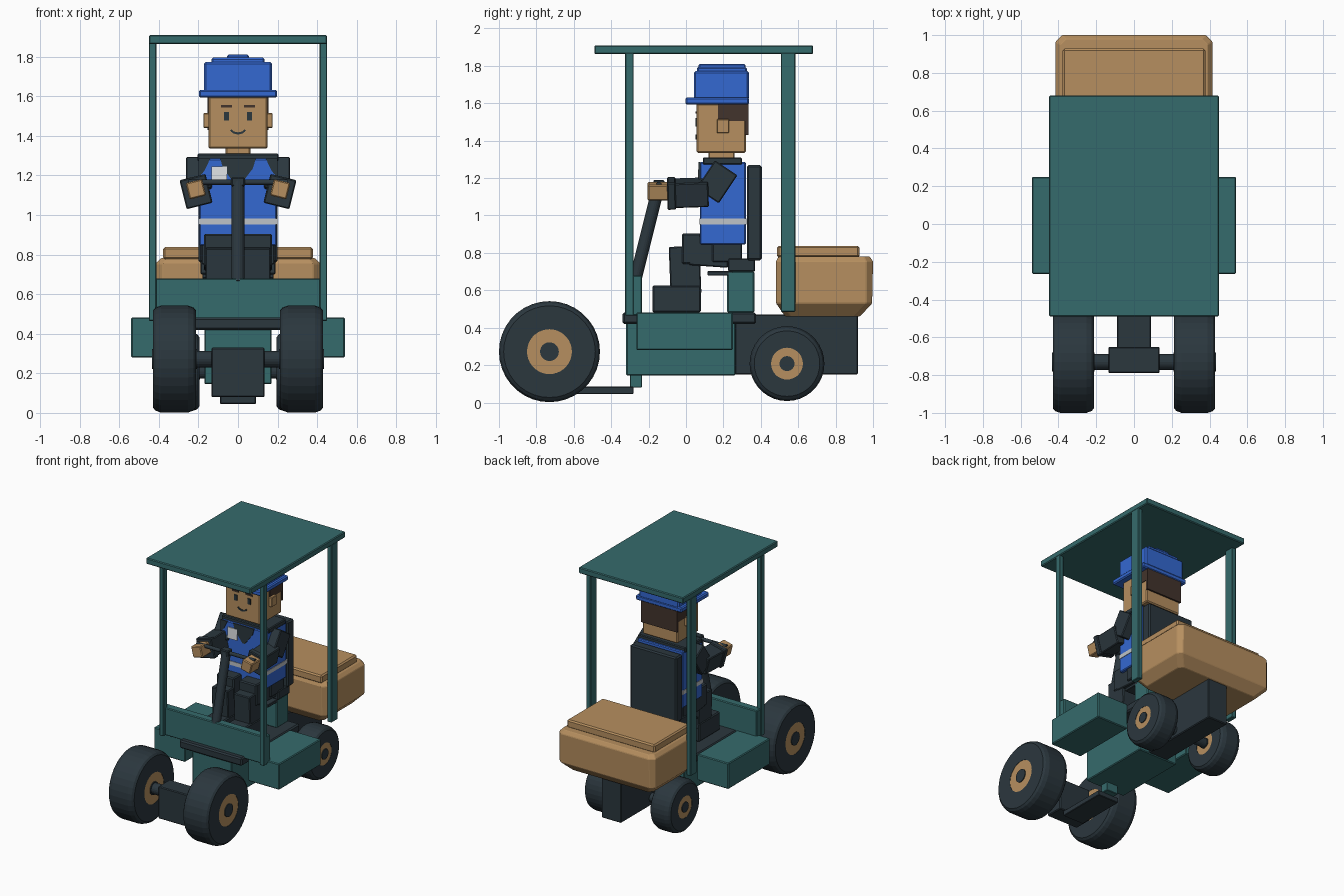
import bpy, bmesh, math
from mathutils import Vector, Matrix

if "Cube" in bpy.data.objects:
    bpy.data.objects.remove(bpy.data.objects["Cube"])


def mat(name, rgb):
    m = bpy.data.materials.new(name)
    m.diffuse_color = (*rgb, 1)
    m.use_nodes = True
    m.node_tree.nodes["Principled BSDF"].inputs["Base Color"].default_value = m.diffuse_color
    return m


TEAL = mat("teal paint", (0.036, 0.145, 0.150))
DARK = mat("dark slate", (0.024, 0.038, 0.048))
TAN = mat("tan", (0.47, 0.275, 0.115))
BLUE = mat("blue", (0.034, 0.138, 0.64))
BROWN = mat("brown hair", (0.055, 0.034, 0.025))
SILVER = mat("silver", (0.52, 0.55, 0.58))
WHITE = mat("white", (0.78, 0.80, 0.82))


def finish(name, bm, mats, bevel=0.0, mirror=False):
    bmesh.ops.recalc_face_normals(bm, faces=bm.faces)
    me = bpy.data.meshes.new(name)
    bm.to_mesh(me)
    bm.free()
    for m in mats:
        me.materials.append(m)
    ob = bpy.data.objects.new(name, me)
    bpy.context.collection.objects.link(ob)
    if mirror:
        mod = ob.modifiers.new("mirror", "MIRROR")
        mod.use_mirror_merge = False
    if bevel:
        mod = ob.modifiers.new("bevel", "BEVEL")
        mod.width = bevel
        mod.segments = 1
    return ob


def box(name, m, x, y, z, bevel=0.006, mirror=False):
    """Axis-aligned box from (low, high) ranges."""
    bm = bmesh.new()
    bmesh.ops.create_cube(bm, size=1)
    for v in bm.verts:
        v.co = Vector([(r[0] + r[1]) / 2 + c * (r[1] - r[0])
                       for c, r in zip(v.co, (x, y, z))])
    return finish(name, bm, [m], bevel, mirror)


def limb(name, m, x, a, b, w, h, roll=0.0, mirror=True, bevel=0.006):
    """Tilted box between two (y, z) points."""
    a, b = Vector((x, *a)), Vector((x, *b))
    d = (b - a).normalized()
    side = Matrix.Rotation(math.radians(roll), 3, d) @ Vector((1, 0, 0))
    up = side.cross(d)
    bm = bmesh.new()
    bmesh.ops.create_cube(bm, size=1)
    for v in bm.verts:
        c = v.co.copy()
        v.co = (a + b) / 2 + side * c.x * w + d * c.y * (b - a).length + up * c.z * h
    return finish(name, bm, [m], bevel, mirror)


def rod(name, m, a, b, r, seg=20):
    a, b = Vector(a), Vector(b)
    q = (b - a).to_track_quat('Z', 'Y').to_matrix().to_4x4()
    bm = bmesh.new()
    bmesh.ops.create_cone(bm, cap_ends=True, segments=seg, radius1=r, radius2=r,
                          depth=(b - a).length, matrix=Matrix.Translation((a + b) / 2) @ q)
    return finish(name, bm, [m])


def loft(bm, rings, caps=True, mats=None):
    """Skin successive rings of points."""
    vs = [[bm.verts.new(p) for p in ring] for ring in rings]
    n = len(vs[0])
    for k in range(len(vs) - 1):
        for i in range(n):
            j = (i + 1) % n
            f = bm.faces.new((vs[k][i], vs[k][j], vs[k + 1][j], vs[k + 1][i]))
            if mats:
                f.material_index = mats[k]
    if caps:
        bm.faces.new(vs[0])
        bm.faces.new(vs[-1])


def plate(name, m, pts, y0, y1, mirror=False):
    """Flat outline in x-z given depth along y."""
    bm = bmesh.new()
    loft(bm, [[(x, y, z) for x, z in pts] for y in (y0, y1)])
    return finish(name, bm, [m], 0, mirror)


def wheel(name, x0, x1, y, z, R, hub, cap):
    """Lathed tyre with a tan hub ring and a dark centre cap on both faces."""
    half = [(x1 + 0.004, cap, 0), (x1 - 0.002, cap, 0), (x1 - 0.002, hub, 1),
            (x1, hub, 0), (x1, R - 0.025, 0), (x1 - 0.012, R - 0.01, 0), (x1 - 0.04, R, 0)]
    prof = [(px, r) for px, r, _ in half]
    prof += [(x0 + x1 - px, r) for px, r in reversed(prof)]
    idx = [1 if k in (1, len(prof) - 3) else 0 for k in range(len(prof) - 1)]
    seg = 36
    rings = [[(px, y + r * math.cos(2 * math.pi * i / seg), z + r * math.sin(2 * math.pi * i / seg))
              for i in range(seg)] for px, r in prof]
    bm = bmesh.new()
    loft(bm, rings, True, idx)
    return finish(name, bm, [DARK, TAN], 0, True)


def cut_rect(x, y0, y1, z, c):
    """Rectangle ring with clipped corners."""
    return [(-x + c, y0, z), (x - c, y0, z), (x, y0 + c, z), (x, y1 - c, z),
            (x - c, y1, z), (-x + c, y1, z), (-x, y1 - c, z), (-x, y0 + c, z)]


# Wheels, axles and drive unit
wheel("front_wheel", 0.212, 0.43, -0.73, 0.272, 0.27, 0.12, 0.05)
wheel("rear_wheel", 0.195, 0.37, 0.54, 0.208, 0.20, 0.085, 0.04)
rod("front_axle", DARK, (-0.25, -0.73, 0.272), (0.25, -0.73, 0.272), 0.042)
rod("rear_axle", DARK, (-0.25, 0.54, 0.208), (0.25, 0.54, 0.208), 0.035)
box("drive_housing", DARK, (-0.135, 0.135), (-0.79, -0.65), (0.08, 0.33))
box("tow_plate", DARK, (-0.09, 0.09), (-0.67, -0.28), (0.045, 0.085), 0.004)
box("tow_bracket", TEAL, (-0.05, 0.05), (-0.30, -0.235), (0.08, 0.16), 0.004)

# Chassis and body
box("rear_beam", DARK, (-0.085, 0.085), (0.26, 0.92), (0.15, 0.47))
box("centre_body", TEAL, (-0.17, 0.17), (-0.32, 0.265), (0.145, 0.43))
box("side_box", TEAL, (0.27, 0.54), (-0.265, 0.25), (0.28, 0.482), 0.006, True)
box("floor_plate", DARK, (-0.27, 0.27), (-0.34, 0.375), (0.42, 0.482), 0.01)
box("front_panel", TEAL, (-0.445, 0.445), (-0.30, -0.235), (0.465, 0.68))

# Canopy
box("roof", TEAL, (-0.45, 0.45), (-0.49, 0.68), (1.863, 1.91))
box("front_post", TEAL, (0.413, 0.45), (-0.325, -0.28), (0.465, 1.87), 0.004, True)
box("rear_post", TEAL, (0.413, 0.45), (0.507, 0.585), (0.485, 1.87), 0.004, True)

# Rear trunk with lid
bm = bmesh.new()
loft(bm, [cut_rect(0.35, 0.53, 0.93, 0.46, 0.03), cut_rect(0.415, 0.482, 0.995, 0.53, 0.03),
          cut_rect(0.415, 0.482, 1.0, 0.755, 0.035), cut_rect(0.39, 0.495, 0.98, 0.782, 0.03)])
finish("rear_trunk", bm, [TAN], 0.004)
box("trunk_lid", TAN, (-0.378, 0.378), (0.487, 0.928), (0.775, 0.838), 0.01)

# Seat
box("seat_column", TEAL, (-0.18, 0.18), (0.22, 0.365), (0.48, 0.70))
box("seat_pan", DARK, (-0.18, 0.18), (0.115, 0.25), (0.68, 0.702), 0.003)
box("seat_cushion", DARK, (-0.19, 0.19), (0.225, 0.37), (0.70, 0.77))
box("seat_back", DARK, (-0.20, 0.20), (0.325, 0.405), (0.76, 1.27), 0.01)

# Steering column and handlebar
rod("steering_column", DARK, (0, -0.27, 0.66), (0, -0.14, 1.18), 0.033)
rod("handlebar", DARK, (-0.25, -0.145, 1.165), (0.25, -0.145, 1.165), 0.014, 12)
box("handlebar_clamp", DARK, (-0.035, 0.035), (-0.175, -0.115), (1.145, 1.19))

# Driver legs
box("shoe", DARK, (0.02, 0.17), (-0.18, 0.08), (0.482, 0.625), 0.008, True)
limb("shin", DARK, 0.095, (0.0, 0.58), (-0.01, 0.835), 0.14, 0.165)
box("knee", DARK, (0.022, 0.172), (-0.022, 0.08), (0.74, 0.905), 0.008, True)
limb("thigh", DARK, 0.097, (0.02, 0.815), (0.23, 0.80), 0.15, 0.16)
box("hips", DARK, (-0.185, 0.185), (0.14, 0.30), (0.75, 0.86))

# Driver torso and vest
box("vest", BLUE, (-0.195, 0.195), (0.075, 0.32), (0.845, 1.285))
box("vest_stripe", SILVER, (-0.199, 0.199), (0.071, 0.324), (0.952, 0.983), 0)
box("collar", DARK, (-0.205, 0.205), (0.09, 0.30), (1.272, 1.31))
plate("shirt_neckline", DARK, [(-0.09, 1.285), (-0.075, 1.235), (-0.01, 1.15), (0.01, 1.15),
                               (0.075, 1.235), (0.09, 1.285)], 0.068, 0.077)
plate("shirt_shoulder", DARK, [(0.20, 1.285), (0.20, 1.19), (0.172, 1.22), (0.14, 1.285)],
      0.068, 0.077, True)
plate("chest_badge", WHITE, [(-0.135, 1.158), (-0.055, 1.158), (-0.055, 1.245), (-0.135, 1.245)],
      0.065, 0.072)

# Driver arms
limb("upper_arm", DARK, 0.198, (0.215, 1.255), (0.115, 1.105), 0.132, 0.145)
limb("forearm", DARK, 0.208, (0.12, 1.125), (-0.09, 1.118), 0.125, 0.135, -14)
limb("cuff", DARK, 0.212, (-0.055, 1.119), (-0.10, 1.118), 0.135, 0.15, -14)
limb("hand", TAN, 0.213, (-0.08, 1.13), (-0.205, 1.13), 0.085, 0.085, -14)

# Driver head
box("neck", TAN, (-0.062, 0.062), (0.12, 0.26), (1.29, 1.35))
box("head", TAN, (-0.15, 0.15), (0.057, 0.32), (1.335, 1.60), 0.008)
box("ear", TAN, (0.14, 0.175), (0.165, 0.23), (1.44, 1.515), 0.004, True)
box("hair_side", BROWN, (0.14, 0.155), (0.17, 0.33), (1.505, 1.60), 0, True)
box("hair_back", BROWN, (-0.155, 0.155), (0.315, 0.333), (1.43, 1.60), 0)
box("eye", DARK, (0.045, 0.07), (0.050, 0.058), (1.477, 1.52), 0, True)
box("eyebrow", BROWN, (0.03, 0.087), (0.050, 0.058), (1.544, 1.557), 0, True)
arc = [math.radians(205 + 130 * k / 8) for k in range(9)]
plate("smile", DARK, [(0.044 * math.cos(a), 1.443 + 0.036 * math.sin(a)) for a in arc] +
      [(0.036 * math.cos(a), 1.443 + 0.025 * math.sin(a)) for a in reversed(arc)], 0.050, 0.058)

# Driver cap
box("cap_brim", BLUE, (-0.198, 0.198), (-0.003, 0.338), (1.593, 1.632), 0.008)
box("cap_crown", BLUE, (-0.172, 0.172), (0.042, 0.336), (1.62, 1.773), 0.01)
box("cap_top", BLUE, (-0.135, 0.135), (0.058, 0.325), (1.765, 1.795), 0.008)
box("cap_ridge", BLUE, (-0.055, 0.055), (0.068, 0.318), (1.785, 1.81), 0.006)
